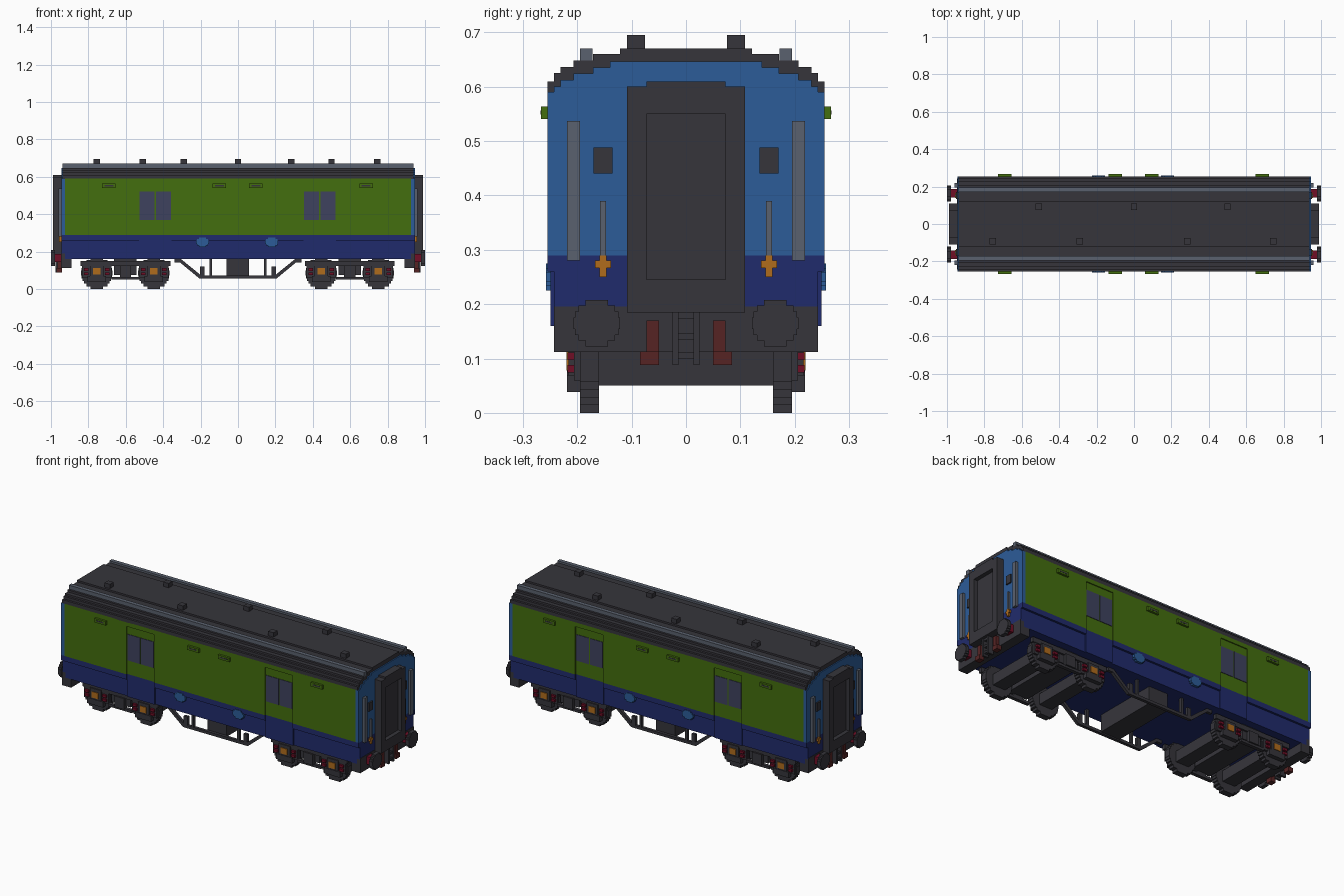
import bpy, bmesh, math

cube = bpy.data.objects.get("Cube")
if cube:
    bpy.data.objects.remove(cube, do_unlink=True)


def material(name, r, g, b):
    lin = [((c / 255 + 0.055) / 1.055) ** 2.4 if c > 10 else c / 3295 for c in (r, g, b)]
    m = bpy.data.materials.new(name)
    m.use_nodes = True
    m.diffuse_color = (*lin, 1)
    m.node_tree.nodes["Principled BSDF"].inputs["Base Color"].default_value = (*lin, 1)
    return m


GREEN = material("leaf green", 68, 110, 14)
NAVY = material("navy blue", 32, 43, 108)
BLUE = material("sky blue", 44, 92, 152)
DARK = material("charcoal", 54, 53, 59)
GREY = material("steel grey", 90, 97, 110)
GLASS = material("slate glass", 62, 66, 94)
RED = material("crimson", 112, 14, 38)
RUST = material("rusty red", 86, 36, 36)
ORANGE = material("amber", 176, 108, 28)


# Solids are (axis, profile, start, end); the profile is (y, z) for x and (x, z) for y
def box(x0, x1, y0, y1, z0, z1):
    return ("y", [(x0, z0), (x1, z0), (x1, z1), (x0, z1)], y0, y1)


def disc(axis, cu, cv, ru, rv, a, b, steps=5):
    """Round plate with a stepped, blocky rim."""
    quarter = []
    for i in range(steps):
        w = math.sqrt(1 - ((i + 0.5) / steps) ** 2)
        quarter += [(w, i / steps), (w, (i + 1) / steps)]
    half = quarter + [(-u, v) for u, v in reversed(quarter)]
    ring = half + [(-u, -v) for u, v in half]
    pts = []
    for u, v in ring:
        p = (round(cu + u * ru, 5), round(cv + v * rv, 5))
        if not pts or p != pts[-1]:
            pts.append(p)
    if pts[0] == pts[-1]:
        pts.pop()
    return (axis, pts, a, b)


def build(name, mat, solids, mirror=""):
    """Make one object from solids, repeated across the mirrored axes."""
    bm = bmesh.new()
    for sx in (1, -1) if "x" in mirror else (1,):
        for sy in (1, -1) if "y" in mirror else (1,):
            for axis, prof, a, b in solids:
                rings = []
                for t in (a, b):
                    co = [(t, u, v) if axis == "x" else (u, t, v) for u, v in prof]
                    rings.append([bm.verts.new((x * sx, y * sy, z)) for x, y, z in co])
                lo, hi = rings
                bm.faces.new(lo)
                bm.faces.new(hi[::-1])
                for i in range(len(lo)):
                    j = (i + 1) % len(lo)
                    bm.faces.new((lo[i], hi[i], hi[j], lo[j]))
    bmesh.ops.recalc_face_normals(bm, faces=bm.faces)
    mesh = bpy.data.meshes.new(name)
    bm.to_mesh(mesh)
    bm.free()
    mesh.materials.append(mat)
    ob = bpy.data.objects.new(name, mesh)
    bpy.context.collection.objects.link(ob)
    return ob


def stepped(points, base):
    """Symmetric stepped section from (half width, top of step) pairs."""
    right = [(points[0][0], base)]
    for i, (w, z) in enumerate(points):
        right.append((w, z))
        if i + 1 < len(points):
            right.append((points[i + 1][0], z))
    return right + [(-y, z) for y, z in reversed(right)]


# Body core, with side skins left open where the doors sit
build("body_core", GREEN, [box(-.925, .925, -.243, .243, .29, .59)])
build("lower_body", NAVY, [box(-.925, .925, -.243, .243, .16, .29)])
spans = [(-.925, -.53), (-.355, .35), (.525, .925)]
doors = [(-.53, -.355), (.35, .525)]
build("side_panels", GREEN, [box(a, b, .243, .255, .29, .59) for a, b in spans]
      + [box(a, b, .243, .255, .565, .59) for a, b in doors], "y")
build("side_ledges", NAVY, [box(a, b, .243, .255, .26, .29) for a, b in spans], "y")

# Doors and their paired windows
build("doors_upper", GREEN, [box(a, b, .242, .249, .29, .565) for a, b in doors], "y")
build("doors_lower", NAVY, [box(a, b, .242, .249, .16, .29) for a, b in doors], "y")
build("door_windows", GLASS, [box(a + s, a + s + .08, .246, .252, .37, .52)
                              for a, b in doors for s in (.004, .091)], "y")

# Side ventilators and round crests
vents = [-.69, -.1, .095, .685]
build("side_vents", GREEN, [box(x - .036, x + .036, .25, .267, .541, .564) for x in vents], "y")
build("side_vent_slots", DARK, [box(x - .024, x + .024, .26, .268, .549, .556) for x in vents], "y")
build("crests", BLUE, [disc("y", x, .25, .035, .025, .24, .258, 3) for x in (-.19, .18)], "y")

# Stepped roof, guide rails and roof vents
roof = [(.255, .61), (.243, .625), (.231, .636), (.207, .648), (.171, .66), (.121, .67)]
build("roof", DARK, [("x", stepped(roof, .588), -.938, .938)])
build("roof_rails", GREY, [box(-.938, .938, .172, .195, .645, .67)], "y")
build("roof_vents", DARK,
      [box(x - .017, x + .017, .075, .109, .66, .695) for x in (-.51, 0, .5)]
      + [box(x - .017, x + .017, -.109, -.075, .66, .695) for x in (-.755, -.29, .285, .745)])

# End walls
wall = [(.255, .59), (.243, .6), (.231, .612), (.207, .624), (.171, .635), (.14, .646)]
build("end_walls", BLUE, [("x", stepped(wall, .29), .925, .945)], "x")
build("end_walls_lower", NAVY, [box(.925, .945, -.255, .255, .26, .29),
                                box(.925, .945, -.243, .243, .19, .26)], "x")
build("headstocks", DARK, [box(.89, .945, -.243, .243, .112, .16),
                           box(.925, .947, -.243, .243, .112, .196)], "x")

# Gangway frames with recessed doors
build("gangways", DARK, [box(.94, .988, .073, .109, .185, .6),
                         box(.94, .988, -.109, -.073, .185, .6),
                         box(.94, .988, -.073, .073, .55, .61),
                         box(.94, .988, -.073, .073, .185, .245),
                         box(.94, .965, -.073, .073, .245, .55)], "x")

# End fittings
build("end_handrails", GREY, [box(.94, .96, .195, .219, .28, .537)], "xy")
build("end_pipes", GREY, [box(.94, .956, .147, .158, .285, .39)], "xy")
build("end_lamps", ORANGE, [box(.94, .957, .138, .167, .267, .28),
                            box(.94, .957, .146, .159, .25, .29)], "xy")
build("lamp_brackets", DARK, [box(.94, .953, .135, .17, .44, .488)], "xy")

# Buffers, coupling and hoses
build("buffer_heads", DARK, [disc("x", .164, .165, .043, .043, .978, 1.0, 4)], "xy")
build("buffer_shanks", RED, [box(.94, .98, .142, .186, .143, .187)], "xy")
build("couplings", DARK, [box(.94, .975, .014, .025, .088, .185),
                          box(.94, .975, -.025, -.014, .088, .185)]
      + [box(.94, .97, -.014, .014, z, z + .012) for z in (.1, .135, .173)], "x")
build("hoses", RUST, [box(.94, .965, .05, .073, .11, .17),
                      box(.94, .97, .05, .085, .088, .113)], "xy")

# Bogies: wheels, axles, side frames, axle boxes and springs
axles = [-.755, -.45, .445, .75]
centres = [-.602, .598]
build("wheels", DARK, [disc("y", x, .085, .085, .085, .16, .195, 6) for x in axles], "y")
build("axles", DARK, [box(x - .04, x + .04, -.165, .165, .05, .112) for x in axles])
build("bogie_bolsters", DARK, [box(c - .06, c + .06, -.2, .2, .075, .165) for c in centres])
build("bogie_frames", DARK, [box(c - .24, c + .24, .19, .21, .122, .15) for c in centres]
      + [box(c - .075, c + .075, .19, .21, .05, .065) for c in centres]
      + [box(c - .03, c + .03, .19, .219, .062, .125) for c in centres]
      + [box(x - .078, x + .078, .19, .206, .06, .125) for x in axles]
      + [box(x - .05, x + .05, .19, .219, .038, .07) for x in axles]
      + [box(x - .035, x + .035, .19, .216, .07, .13) for x in axles], "y")
build("bogie_springs", RED, [box(x + s - .012, x + s + .012, .2, .218, z, z + .014)
                             for x in axles for s in (-.056, .056)
                             for z in (.074, .097)], "y")
build("axle_boxes", ORANGE, [box(x - .02, x + .02, .2, .22, .078, .112) for x in axles], "y")

# Underframe trusses and equipment box
truss = [(-.34, .16), (-.34, .142), (-.31, .142), (-.205, .055), (.205, .055), (.31, .142),
         (.34, .142), (.34, .16), (.305, .16), (.195, .071), (-.195, .071), (-.305, .16)]
build("underframe_trusses", DARK, [("y", truss, .188, .205)]
      + [box(x - .007, x + .007, .188, .205, .065, .162) for x in (-.205 + .06, .145)]
      + [box(s * .19 - .012, s * .19 + .012, .188, .205, .065, .12) for s in (-1, 1)], "y")
build("equipment_box", DARK, [box(-.062, .058, -.188, .188, .062, .165)])
